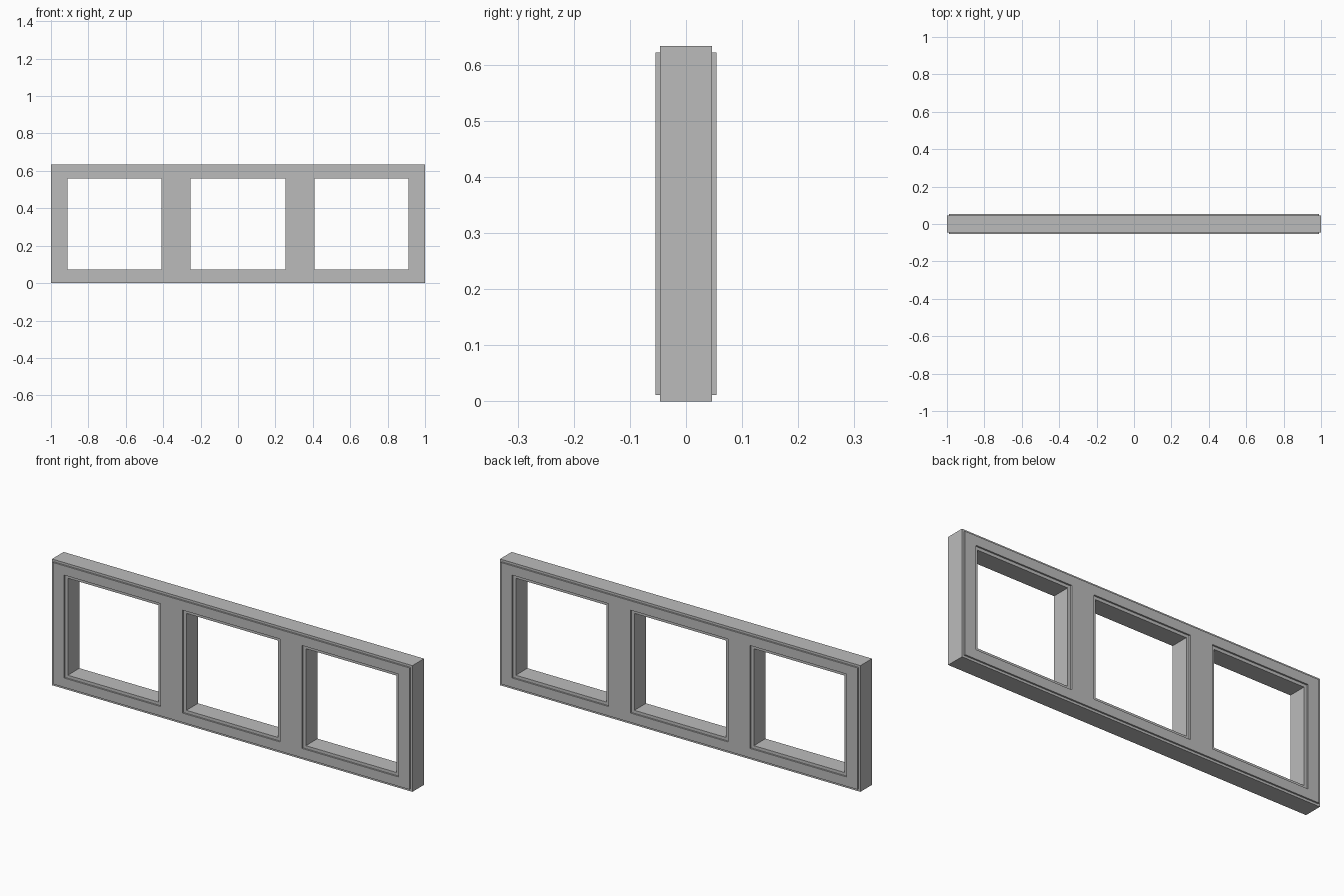
import bpy
import bmesh

cube = bpy.data.objects.get("Cube")
if cube:
    bpy.data.objects.remove(cube, do_unlink=True)

HEIGHT = 0.633
MID = HEIGHT / 2

grey = bpy.data.materials.new("window_grey")
grey.use_nodes = True
colour = (0.5, 0.5, 0.5, 1)
grey.diffuse_color = colour
grey.node_tree.nodes["Principled BSDF"].inputs["Base Color"].default_value = colour


def window_panel(name, half_width, half_height, open_x, open_half_height, y0, y1):
    """Flat panel with three openings, thickened from y0 to y1."""
    right = [half_width, *open_x]
    xs = sorted([-x for x in right] + right)
    zs = [MID - half_height, MID - open_half_height,
          MID + open_half_height, MID + half_height]
    bm = bmesh.new()
    grid = [[bm.verts.new((x, y0, z)) for z in zs] for x in xs]
    for i in range(len(xs) - 1):
        for j in range(len(zs) - 1):
            if i % 2 == 1 and j == 1:
                continue  # opening
            bm.faces.new((grid[i][j], grid[i + 1][j],
                          grid[i + 1][j + 1], grid[i][j + 1]))
    # Thicken the sheet into a closed panel
    back = bmesh.ops.extrude_face_region(bm, geom=bm.faces[:], use_keep_orig=True)
    for v in back["geom"]:
        if isinstance(v, bmesh.types.BMVert):
            v.co.y = y1
    bmesh.ops.recalc_face_normals(bm, faces=bm.faces[:])
    # Merge coplanar cells into clean flat sides
    bmesh.ops.dissolve_limit(bm, angle_limit=0.01, verts=bm.verts[:], edges=bm.edges[:])
    mesh = bpy.data.meshes.new(name)
    bm.to_mesh(mesh)
    bm.free()
    mesh.materials.append(grey)
    obj = bpy.data.objects.new(name, mesh)
    bpy.context.collection.objects.link(obj)
    return obj


# Main frame, with the narrower openings
CORE, FACE = 0.046, 0.054
window_panel("window_frame", 1.0, MID, (0.912, 0.409, 0.254), 0.243, -CORE, CORE)

# Thin raised trim on both faces, set in from every edge
for name, side in (("front_trim", -1), ("back_trim", 1)):
    y0, y1 = sorted((side * CORE, side * FACE))
    window_panel(name, 0.99, MID - 0.0115, (0.928, 0.393, 0.27), 0.258, y0, y1)
